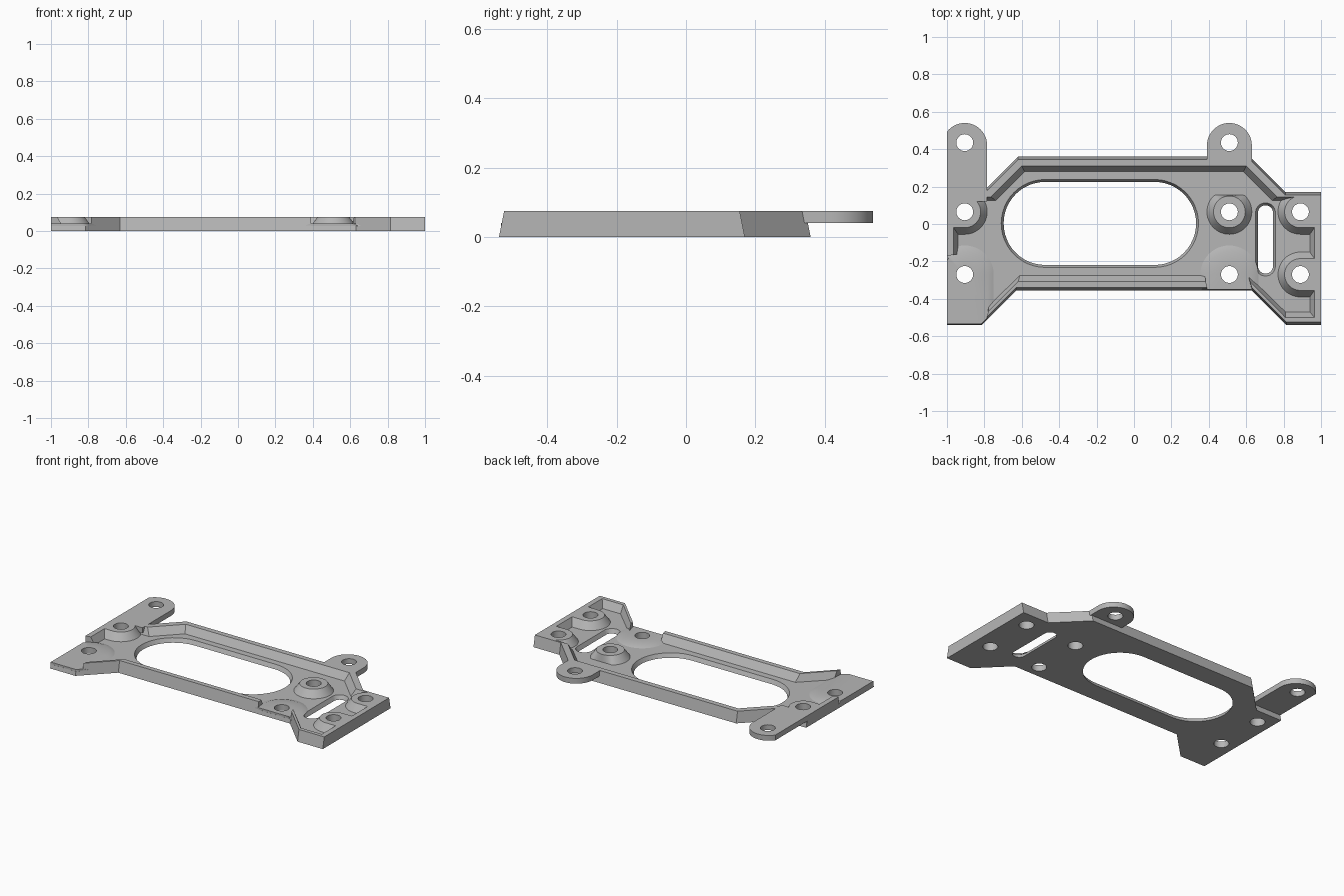
import bpy
import bmesh
import math
from mathutils import Vector

if "Cube" in bpy.data.objects:
    bpy.data.objects.remove(bpy.data.objects["Cube"])

TOP, FLOOR, LAP = 0.075, 0.027, 0.04
HOLE = 0.045
parts = []

grey = bpy.data.materials.new("plain grey")
grey.use_nodes = True
colour = (0.47, 0.47, 0.47, 1)
grey.diffuse_color = colour
grey.node_tree.nodes["Principled BSDF"].inputs["Base Color"].default_value = colour


def finish(name, bm):
    bmesh.ops.recalc_face_normals(bm, faces=bm.faces[:])
    mesh = bpy.data.meshes.new(name)
    bm.to_mesh(mesh)
    bm.free()
    mesh.materials.append(grey)
    obj = bpy.data.objects.new(name, mesh)
    bpy.context.collection.objects.link(obj)
    parts.append(obj)


def front_edge(x):
    """Front border of the plate at a given x."""
    return -0.349 - min(max(abs(x) - 0.63, 0), 0.185)


def capsule(a, b, r, y_min=-1, y_max=1, steps=24):
    """Rounded slot outline around a-b, kept within the plate's ends and front."""
    a, b = Vector(a), Vector(b)
    turn = math.atan2(b.y - a.y, b.x - a.x)
    pts = []
    for centre, start in ((b, turn - math.pi / 2), (a, turn + math.pi / 2)):
        for i in range(steps + 1):
            t = start + math.pi * i / steps
            x = min(max(centre.x + r * math.cos(t), -1), 1)
            y = min(max(centre.y + r * math.sin(t), y_min, front_edge(x)), y_max)
            pts.append((x, y))
    return pts


def circle(centre):
    ring = capsule(centre, centre, HOLE)
    return ring, ring


def solid(name, loops, z0, z1):
    """Drafted solid from (low, high) outlines: the border, then any holes."""
    bm = bmesh.new()
    for low, high in loops:
        bottom = [bm.verts.new((x, y, z0)) for x, y in low]
        top = [bm.verts.new((x, y, z1)) for x, y in high]
        for i in range(len(low)):
            j = (i + 1) % len(low)
            bm.faces.new((bottom[i], bottom[j], top[j], top[i]))
    bmesh.ops.remove_doubles(bm, verts=bm.verts[:], dist=1e-5)
    for z in (z0, z1):
        edges = [e for e in bm.edges if all(abs(v.co.z - z) < 1e-5 for v in e.verts)]
        bmesh.ops.triangle_fill(bm, use_beauty=True, edges=edges, normal=(0, 0, 1))
    finish(name, bm)


def mirrored(half):
    """Right half outline, from front to back, completed on the left."""
    return half + [(-x, y) for x, y in reversed(half)]


def mix(a, b, t):
    return tuple(Vector(a).lerp(Vector(b), t))


# Plate outlines at the bottom, floor and top; the sides are drafted
base = mirrored([(0.63, -0.355), (0.815, -0.54), (1, -0.54),
                 (1, 0.17), (0.81, 0.17), (0.62, 0.36)])
crown = [(x, y - math.copysign(0.015, y)) for x, y in base]
middle = [mix(a, b, FLOOR / TOP) for a, b in zip(base, crown)]

# Floor with window, narrow slot and screw holes
left_seat, right_seat = (-0.905, -0.27), (0.51, -0.27)
centre_boss, left_boss = (0.51, 0.065), (-0.905, 0.065)
right_bosses = [(0.89, 0.065), (0.89, -0.27)]
window = [capsule((-0.475, 0.003), (0.11, 0.003), r) for r in (0.222, 0.235)]
slot = [capsule((0.703, -0.225), (0.703, 0.06), r) for r in (0.04, 0.053)]
screws = [left_seat, right_seat, centre_boss, left_boss] + right_bosses
solid("floor_plate", [(base, middle), window, slot] + [circle(c) for c in screws], 0, FLOOR)

# Sloped rim, open where the seats meet the edge
inner_low = mirrored([(0.61, -0.275), (0.81, -0.47), (0.94, -0.47),
                      (0.94, 0.125), (0.74, 0.125), (0.585, 0.28)])
inner_top = mirrored([(0.62, -0.308), (0.81, -0.5), (0.965, -0.5),
                      (0.965, 0.145), (0.765, 0.145), (0.60, 0.31)])
section = ((middle, FLOOR), (crown, TOP), (inner_top, TOP), (inner_low, FLOOR))


def rim(name, stations):
    """Sweep the rim section; a fractional station lies between two corners."""
    bm = bmesh.new()
    rows = []
    for s in stations:
        i = int(s)
        row = [(mix(line[i], line[(i + 1) % len(line)], s - i), z) for line, z in section]
        rows.append([bm.verts.new((*p, z)) for p, z in row])
    for a, b in zip(rows, rows[1:]):
        for k in range(4):
            m = (k + 1) % 4
            bm.faces.new((a[k], a[m], b[m], b[k]))
    bm.faces.new(rows[0])
    bm.faces.new(rows[-1])
    finish(name, bm)


rim("main_rim", range(9))
rim("left_rim", (8.25, 8.48))
rim("front_rim", (10.16, 11, 11.81))


# Full-height bosses, the outer ones running into the plate ends
def boss(name, centre, end):
    outline = [capsule(centre, end, r, y_max=0.155) for r in (0.12, 0.085)]
    solid(name, [outline, circle(centre)], FLOOR, TOP)


boss("centre_boss", centre_boss, centre_boss)
boss("left_boss", left_boss, (-1.2, left_boss[1]))
for label, centre in zip(("back", "front"), right_bosses):
    boss("right_" + label + "_boss", centre, (1.2, centre[1]))

# Low seats opening through the front edge
for name, centre in (("left_seat", left_seat), ("right_seat", right_seat)):
    outline = [capsule(centre, (centre[0], -0.8), r) for r in (0.155, 0.122)]
    solid(name, [outline, circle(centre)], FLOOR, LAP)

# Raised mounting ears along the back
for name, x, y_min in (("left_ear", -0.905, 0.12), ("right_ear", 0.51, 0.312)):
    outline = capsule((x, 0.42), (x, 0), 0.12, y_min=y_min)
    solid(name, [(outline, outline), circle((x, 0.435))], LAP, TOP)

bpy.ops.object.select_all(action='DESELECT')
for part in parts:
    part.select_set(True)
bpy.context.view_layer.objects.active = parts[0]
bpy.ops.object.shade_smooth_by_angle(angle=math.radians(25))
